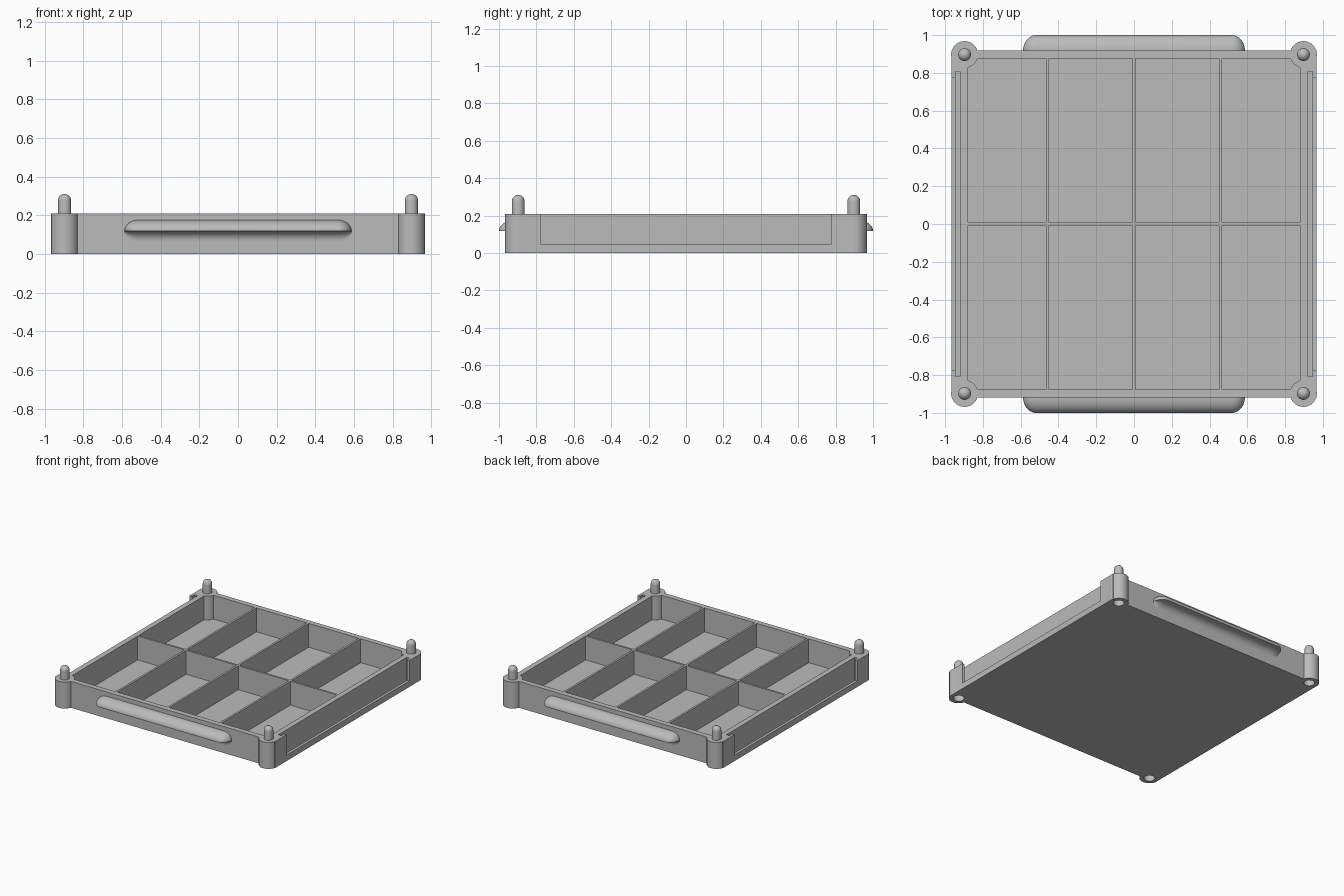
import bpy, bmesh
from math import sin, cos, pi, radians

if "Cube" in bpy.data.objects:
    bpy.data.objects.remove(bpy.data.objects["Cube"])

grey = bpy.data.materials.new("matte_grey")
grey.use_nodes = True
grey.diffuse_color = (0.5, 0.5, 0.5, 1)
grey.node_tree.nodes["Principled BSDF"].inputs["Base Color"].default_value = (0.5, 0.5, 0.5, 1)

HEIGHT = 0.21
HALF_X, HALF_Y = 0.967, 0.918
POST, POST_R = 0.897, 0.071
CORNERS = [(sx * POST, sy * POST) for sx in (-1, 1) for sy in (-1, 1)]


def finish(name, bm):
    bmesh.ops.recalc_face_normals(bm, faces=bm.faces)
    mesh = bpy.data.meshes.new(name)
    bm.to_mesh(mesh)
    bm.free()
    mesh.materials.append(grey)
    obj = bpy.data.objects.new(name, mesh)
    bpy.context.collection.objects.link(obj)
    return obj


def add_box(bm, x0, x1, y0, y1, z0, z1):
    verts = bmesh.ops.create_cube(bm, size=1)["verts"]
    for v in verts:
        v.co = (x1 if v.co.x > 0 else x0, y1 if v.co.y > 0 else y0, z1 if v.co.z > 0 else z0)


def add_lathe(bm, cx, cy, profile, sides=40):
    """Revolve a closed (radius, z) profile around a vertical axis."""
    rings = [[bm.verts.new((cx + r * cos(2 * pi * i / sides), cy + r * sin(2 * pi * i / sides), z))
              for i in range(sides)] for r, z in profile]
    for a, b in zip(rings, rings[1:]):
        for i in range(sides):
            j = (i + 1) % sides
            bm.faces.new((a[i], a[j], b[j], b[i]))
    bm.faces.new(rings[0])
    bm.faces.new(rings[-1])


def smooth(obj):
    bpy.ops.object.select_all(action="DESELECT")
    obj.select_set(True)
    bpy.context.view_layer.objects.active = obj
    bpy.ops.object.shade_smooth_by_angle(angle=radians(30))


def boolean(target, bm, operation):
    tool = finish("cutter", bm)
    tool.hide_render = True
    mod = target.modifiers.new(operation.lower(), "BOOLEAN")
    mod.operation, mod.solver, mod.object = operation, "EXACT", tool
    bpy.context.view_layer.objects.active = target
    bpy.ops.object.modifier_apply(modifier=mod.name)
    bpy.data.objects.remove(tool)


# Tray block with eight compartments
bm = bmesh.new()
add_box(bm, -HALF_X, HALF_X, -HALF_Y, HALF_Y, 0, HEIGHT)
tray = finish("tray", bm)

bm = bmesh.new()
t = 0.008
columns = [(-0.878, -0.459 - t), (-0.459 + t, -t), (t, 0.459 - t), (0.459 + t, 0.878)]
for x0, x1 in columns:
    for y0, y1 in ((-0.876, -t), (t, 0.876)):
        add_box(bm, x0, x1, y0, y1, 0.02, HEIGHT + 0.1)
boolean(tray, bm, "DIFFERENCE")

# Round corner posts
for x, y in CORNERS:
    bm = bmesh.new()
    add_lathe(bm, x, y, [(POST_R, 0), (POST_R, HEIGHT)])
    boolean(tray, bm, "UNION")

# Stacking sockets under the posts
bm = bmesh.new()
for x, y in CORNERS:
    add_lathe(bm, x, y, [(0.04, -0.05), (0.04, 0.11)])
boolean(tray, bm, "DIFFERENCE")

# Label slots in the side walls, and the windows that open them outward
for s in (-1, 1):
    for inner, outer, half_y, bottom in ((0.92, 0.945, 0.807, 0.022), (0.935, 1.05, 0.774, 0.047)):
        bm = bmesh.new()
        xs = sorted((s * inner, s * outer))
        add_box(bm, *xs, -half_y, half_y, bottom, HEIGHT + 0.1)
        boolean(tray, bm, "DIFFERENCE")
smooth(tray)

# Domed stacking pegs
dome = [(0.034 * cos(a), 0.277 + 0.034 * sin(a)) for a in [radians(d) for d in range(0, 88, 12)]]
for i, (x, y) in enumerate(CORNERS):
    bm = bmesh.new()
    add_lathe(bm, x, y, [(0.034, HEIGHT - 0.03)] + dome, sides=32)
    smooth(finish(f"stacking_peg_{i + 1}", bm))

# Pull handles: rounded top, flat lip, coved underside
LIP_Z, REACH, RISE, COVE, END = 0.118, 0.082, 0.058, 0.052, 0.07
quarter = [radians(d) for d in range(0, 91, 9)]
section = [(REACH * sin(a), RISE * cos(a)) for a in quarter]
section += [(COVE * (1 - sin(a)), -COVE * (1 - cos(a))) for a in quarter]
ends = [radians(d) for d in range(-88, 0, 8)]
stations = [(-0.587 + END + END * sin(a), cos(a)) for a in ends + [0]]
stations += [(-x, k) for x, k in reversed(stations)]

for name, s in (("front_handle", -1), ("back_handle", 1)):
    bm = bmesh.new()
    rings = []
    for x, k in stations:
        ring = [bm.verts.new((x, s * (HALF_Y + d * k), LIP_Z + h * k)) for d, h in section]
        # back edge sits just inside the wall
        ring += [bm.verts.new((x, s * (HALF_Y - 0.005), LIP_Z + h * k)) for h in (-COVE, RISE)]
        rings.append(ring)
    n = len(rings[0])
    for a, b in zip(rings, rings[1:]):
        for i in range(n):
            j = (i + 1) % n
            bm.faces.new((a[i], a[j], b[j], b[i]))
    bm.faces.new(rings[0])
    bm.faces.new(rings[-1])
    smooth(finish(name, bm))
